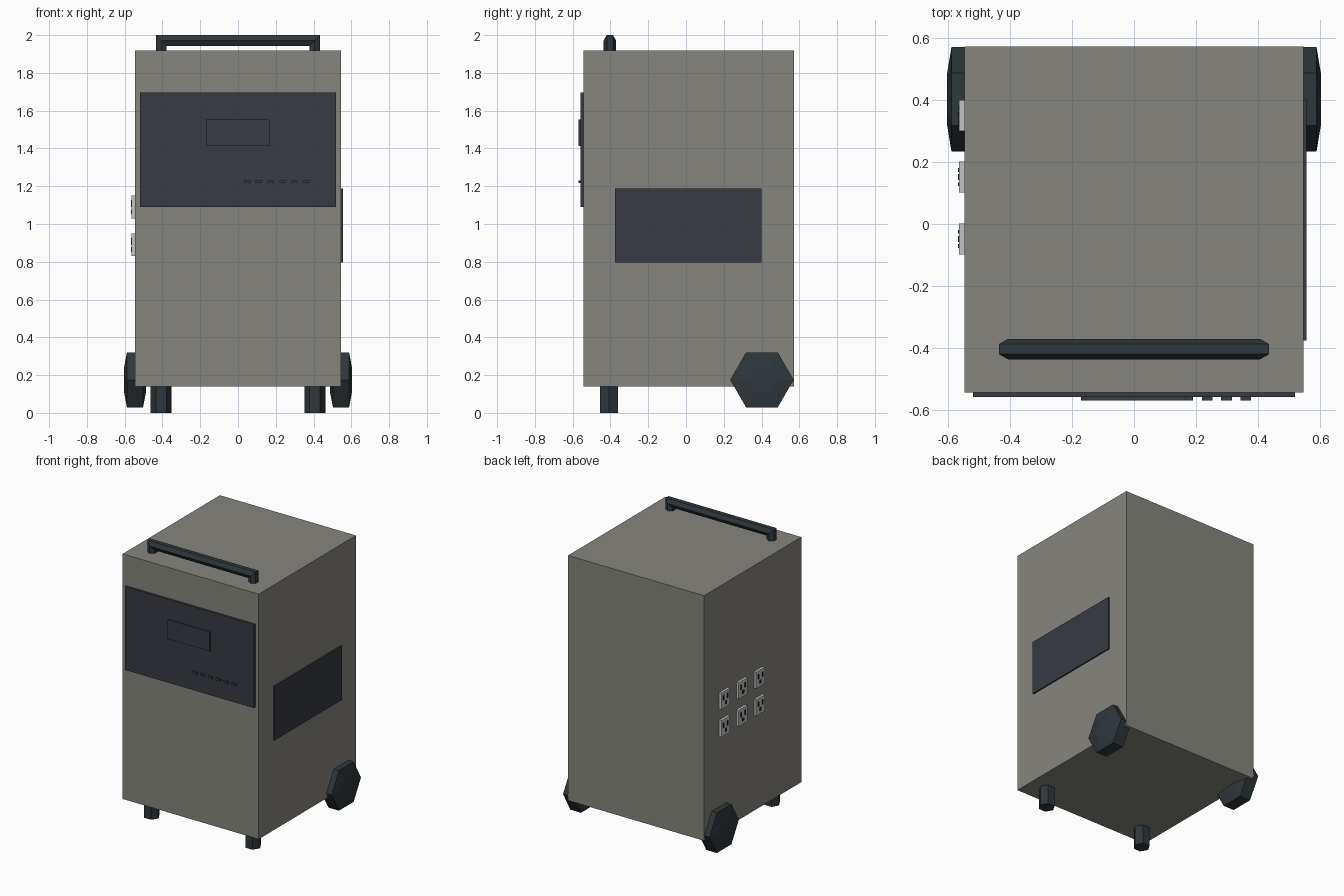
import bpy, bmesh, math
from mathutils import Vector, Matrix

if "Cube" in bpy.data.objects:
    bpy.data.objects.remove(bpy.data.objects["Cube"], do_unlink=True)


def material(name, rgb):
    mat = bpy.data.materials.new(name)
    mat.use_nodes = True
    mat.diffuse_color = (*rgb, 1)
    mat.node_tree.nodes["Principled BSDF"].inputs["Base Color"].default_value = (*rgb, 1)
    return mat


CASE = material("warm grey case", (0.24, 0.235, 0.21))
PANEL = material("slate panel", (0.038, 0.043, 0.055))
RUBBER = material("dark rubber", (0.028, 0.038, 0.045))
PLATE = material("light grey plate", (0.55, 0.55, 0.56))
SLOT = material("black slot", (0.015, 0.015, 0.017))


def finish(bm, name, mat):
    bmesh.ops.recalc_face_normals(bm, faces=bm.faces)
    mesh = bpy.data.meshes.new(name)
    bm.to_mesh(mesh)
    bm.free()
    mesh.materials.append(mat)
    obj = bpy.data.objects.new(name, mesh)
    bpy.context.collection.objects.link(obj)
    return obj


def box(name, lo, hi, mat):
    lo, hi = Vector(lo), Vector(hi)
    bm = bmesh.new()
    bmesh.ops.create_cube(bm, size=1)
    bmesh.ops.transform(bm, verts=bm.verts,
                        matrix=Matrix.Translation((lo + hi) / 2) @ Matrix.Diagonal((*(hi - lo), 1)))
    return finish(bm, name, mat)


def loft(name, rings, mat):
    """Skin a list of equal rings of points and cap both ends."""
    bm = bmesh.new()
    loops = [[bm.verts.new(p) for p in ring] for ring in rings]
    n = len(loops[0])
    for a, b in zip(loops, loops[1:]):
        for i in range(n):
            j = (i + 1) % n
            bm.faces.new((a[i], a[j], b[j], b[i]))
    bm.faces.new(loops[0])
    bm.faces.new(loops[-1])
    return finish(bm, name, mat)


def hexagon(radius):
    return [(radius * math.cos(k * math.pi / 3), radius * math.sin(k * math.pi / 3)) for k in range(6)]


# Main case
box("case", (-0.546, -0.542, 0.14), (0.546, 0.572, 1.918), CASE)

# Control panel with screen and a row of buttons
box("control_panel", (-0.518, -0.558, 1.09), (0.518, -0.54, 1.695), PANEL)
box("screen", (-0.17, -0.568, 1.412), (0.168, -0.556, 1.552), PANEL)
for i in range(6):
    x = 0.048 + 0.0625 * i
    box(f"button_{i + 1}", (x - 0.017, -0.568, 1.216), (x + 0.017, -0.556, 1.231), PANEL)

# Side panel
box("side_panel", (0.54, -0.375, 0.795), (0.556, 0.4, 1.187), PANEL)

# Socket plates on the opposite side, each with two slots and an earth hole
for row, z in enumerate((0.89, 1.09)):
    for col, y in enumerate((-0.048, 0.151, 0.35)):
        tag = f"{row + 1}_{col + 1}"
        box(f"socket_{tag}", (-0.564, y - 0.05, z - 0.06), (-0.545, y + 0.05, z + 0.06), PLATE)
        for k, (dy, dz, w, h) in enumerate(((-0.023, 0.018, 0.006, 0.018),
                                            (0.023, 0.018, 0.006, 0.018),
                                            (0, -0.025, 0.01, 0.012))):
            box(f"socket_hole_{tag}_{k + 1}", (-0.567, y + dy - w, z + dz - h),
                (-0.563, y + dy + w, z + dz + h), SLOT)

# Six-sided wheels and front feet
for side, s in (("left", 1), ("right", -1)):
    profile = ((0.487, 0.077), (0.503, 0.168), (0.588, 0.168), (0.603, 0.077))
    loft(f"wheel_{side}", [[(s * x, 0.402 + a, 0.175 + b) for a, b in hexagon(r)]
                           for x, r in profile], RUBBER)
    loft(f"foot_{side}", [[(s * 0.407 + a, -0.407 + b, z) for a, b in hexagon(0.055)]
                          for z in (0, 0.15)], RUBBER)

# Handle: six-sided bar with mitred corners
section = hexagon(0.033)
hx, hz, hy = 0.406, 1.9714, -0.403
rings = [[(-hx - b, hy + a, 1.91) for a, b in section],
         [(-hx - b, hy + a, hz + b) for a, b in section],
         [(hx + b, hy + a, hz + b) for a, b in section],
         [(hx + b, hy + a, 1.91) for a, b in section]]
loft("handle", rings, RUBBER)
